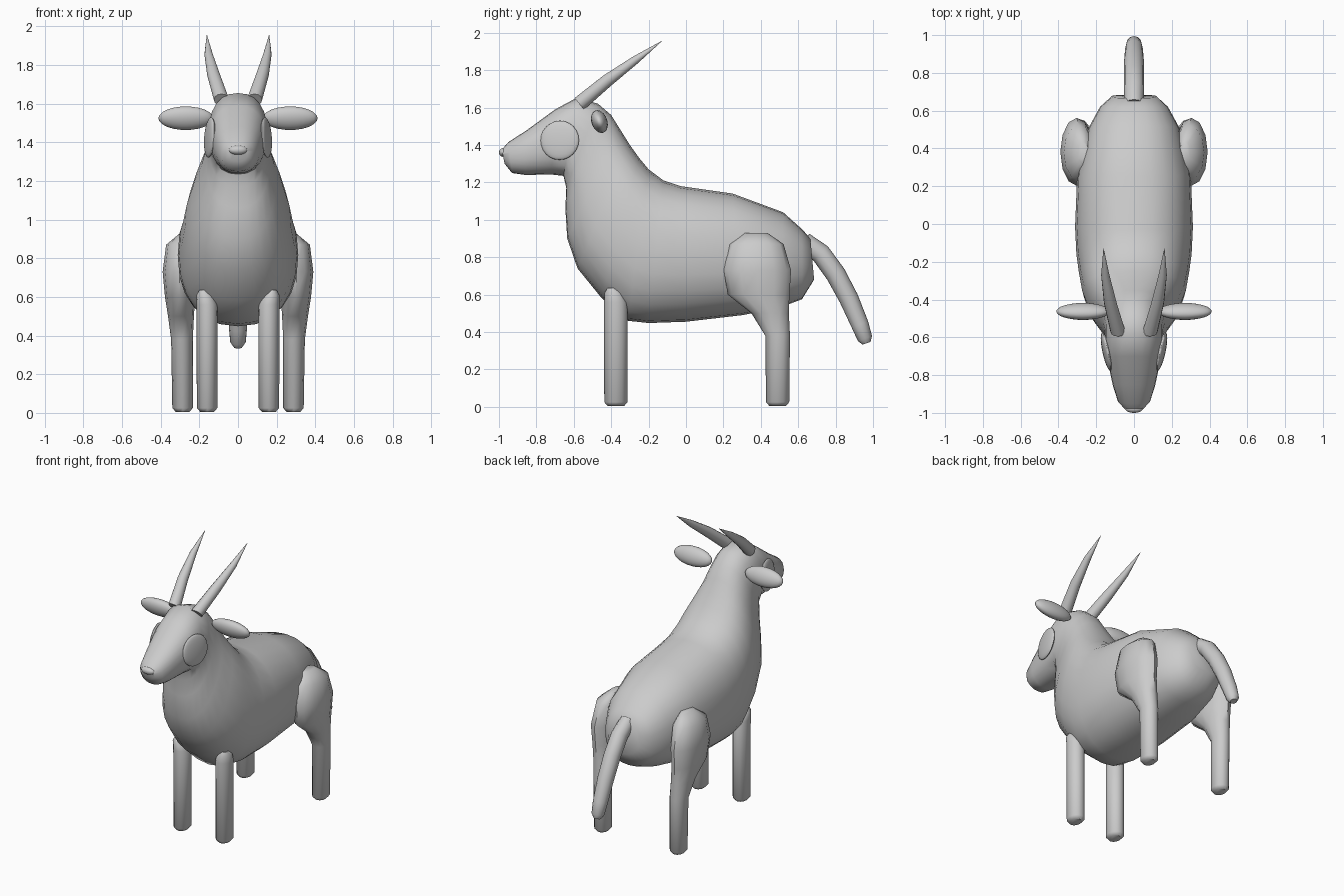
import bpy, bmesh, math
from mathutils import Vector, Matrix

if "Cube" in bpy.data.objects:
    bpy.data.objects.remove(bpy.data.objects["Cube"])

hide = bpy.data.materials.new("grey_hide")
hide.diffuse_color = (0.6, 0.6, 0.6, 1)
hide.use_nodes = True
hide.node_tree.nodes["Principled BSDF"].inputs["Base Color"].default_value = hide.diffuse_color


def finish(name, bm):
    """Turn a bmesh into a smooth grey object."""
    bmesh.ops.recalc_face_normals(bm, faces=bm.faces)
    mesh = bpy.data.meshes.new(name)
    bm.to_mesh(mesh)
    bm.free()
    mesh.materials.append(hide)
    obj = bpy.data.objects.new(name, mesh)
    bpy.context.collection.objects.link(obj)
    bpy.context.view_layer.objects.active = obj
    obj.select_set(True)
    bpy.ops.object.shade_smooth_by_angle(angle=math.radians(50))
    obj.select_set(False)


def loft(name, rings, sides=12, power=2.0):
    """Skin rings given as (centre, half axis u, half axis v)."""
    bm = bmesh.new()
    loops = []
    for c, u, v in rings:
        loop = []
        for i in range(sides):
            a = 2 * math.pi * i / sides
            p, q = math.cos(a), math.sin(a)
            p = math.copysign(abs(p) ** (2 / power), p)
            q = math.copysign(abs(q) ** (2 / power), q)
            loop.append(bm.verts.new(Vector(c) + Vector(u) * p + Vector(v) * q))
        loops.append(loop)
    for a, b in zip(loops, loops[1:]):
        for i in range(sides):
            j = (i + 1) % sides
            bm.faces.new((a[i], a[j], b[j], b[i]))
    bm.faces.new(loops[0])
    bm.faces.new(loops[-1])
    finish(name, bm)


def tube(name, points, sides=12):
    """Bent tube through (x, y, z, radius) points, bending in the yz plane."""
    rings = []
    for i, (x, y, z, r) in enumerate(points):
        a, b = points[max(i - 1, 0)], points[min(i + 1, len(points) - 1)]
        t = Vector((0, b[1] - a[1], b[2] - a[2])).normalized()
        rings.append(((x, y, z), (r, 0, 0), (0, -t.z * r, t.y * r)))
    loft(name, rings, sides)


def column(name, side, rows):
    """Upright limb from (z, x, y, half width, half depth) rows."""
    loft(name, [((side * x, y, z), (rx, 0, 0), (0, ry, 0)) for z, x, y, rx, ry in rows])


def ellipsoid(name, centre, radii, rotation=Matrix()):
    bm = bmesh.new()
    bmesh.ops.create_uvsphere(
        bm, u_segments=24, v_segments=12, radius=1,
        matrix=Matrix.Translation(centre) @ rotation @ Matrix.Diagonal((*radii, 1)))
    finish(name, bm)


# Torso, neck and head: top (y, z), bottom (y, z), half width
profile = [
    (.665, .90, .685, .68, .12), (.62, .95, .62, .575, .18),
    (.52, 1.04, .50, .53, .24), (.25, 1.14, .30, .49, .30),
    (-.03, 1.18, 0, .455, .312), (-.12, 1.21, -.20, .448, .305),
    (-.20, 1.27, -.31, .46, .292), (-.25, 1.33, -.45, .58, .275),
    (-.30, 1.40, -.58, .74, .24), (-.35, 1.48, -.635, .90, .195),
    (-.40, 1.56, -.645, 1.06, .165), (-.47, 1.62, -.64, 1.17, .153),
    (-.58, 1.655, -.655, 1.235, .152), (-.70, 1.59, -.72, 1.242, .143),
    (-.85, 1.48, -.86, 1.24, .112), (-.95, 1.415, -.93, 1.25, .085),
    (-.985, 1.375, -.97, 1.30, .05)]
loft("body", [((0, (ty + by) / 2, (tz + bz) / 2), (w, 0, 0),
               (0, (ty - by) / 2, (tz - bz) / 2))
              for ty, tz, by, bz, w in profile], sides=24, power=2.3)

ellipsoid("nose", (0, -.975, 1.36), (.048, .025, .024))

# Tail
tube("tail", [(0, .63, .885, .05), (0, .72, .82, .054), (0, .80, .71, .054),
              (0, .87, .58, .052), (0, .93, .44, .047), (0, .957, .365, .04),
              (0, .965, .34, .022)])

for side, tag in ((-1, "left"), (1, "right")):
    # Horns sweep back and out to a point
    tube("horn_" + tag, [(side * .085, -.57, 1.62, .04), (side * .125, -.42, 1.745, .034),
                         (side * .152, -.27, 1.855, .022), (side * .161, -.13, 1.955, .001)])
    # Ears
    ellipsoid("ear_" + tag, (side * .27, -.463, 1.525), (.142, .042, .063),
              Matrix.Rotation(math.radians(20), 4, 'X'))
    # Flat round eyes follow the taper of the head
    ellipsoid("eye_" + tag, (side * .146, -.675, 1.425), (.02, .105, .105),
              Matrix.Rotation(side * math.radians(-12), 4, 'Z')
              @ Matrix.Rotation(side * math.radians(-4), 4, 'Y'))
    # Front legs
    column("front_leg_" + tag, side, [
        (.005, .16, -.375, .035, .045), (.025, .16, -.375, .053, .062),
        (.56, .16, -.375, .055, .063), (.61, .17, -.385, .045, .05),
        (.635, .18, -.395, .02, .025)])
    # Hind legs with broad thighs
    column("hind_leg_" + tag, side, [
        (.005, .287, .49, .035, .045), (.025, .287, .49, .053, .062),
        (.38, .29, .49, .056, .066), (.50, .295, .45, .067, .10),
        (.60, .30, .388, .078, .165), (.73, .303, .382, .087, .18),
        (.87, .292, .377, .08, .145), (.93, .27, .375, .03, .06)])
